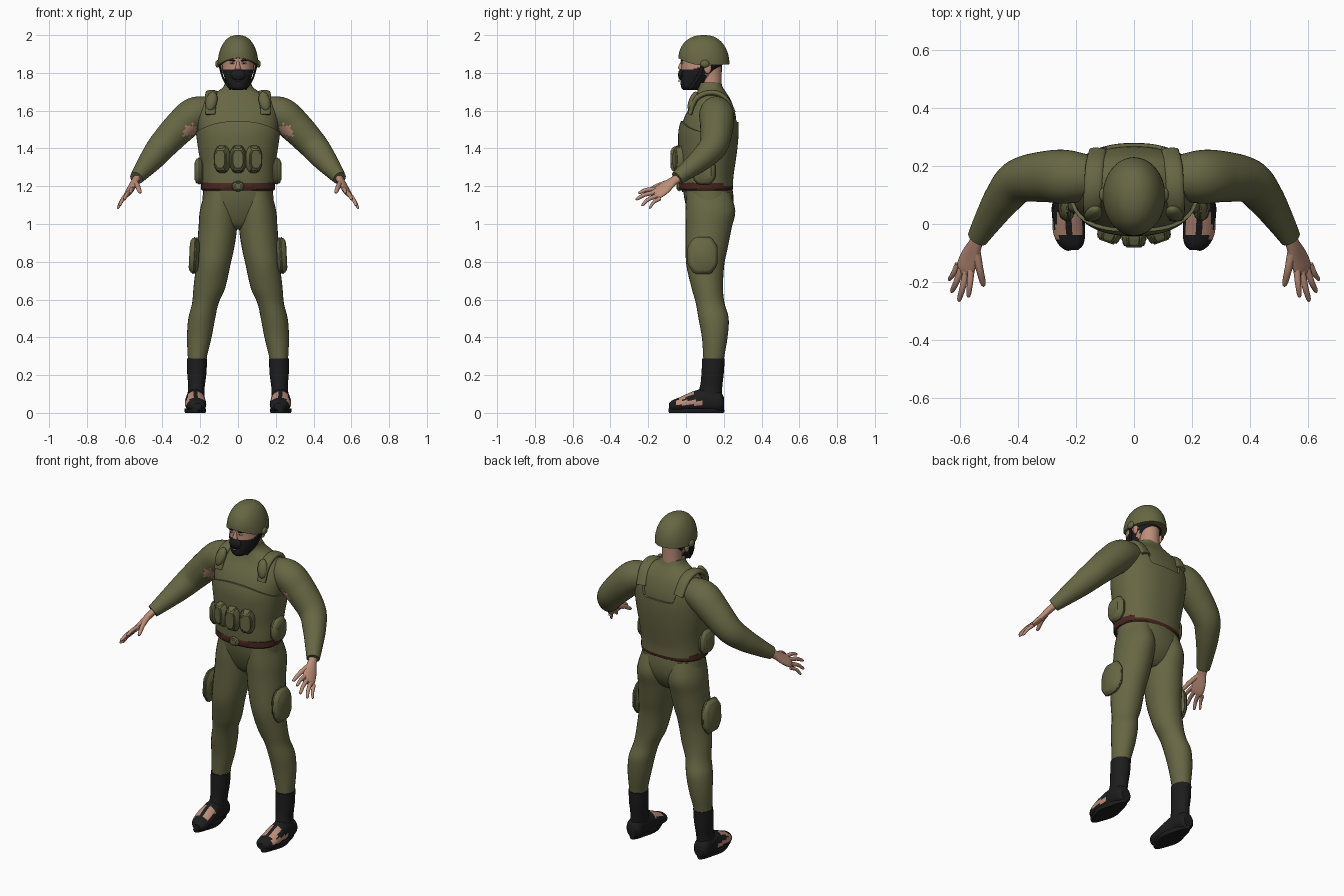
import bpy, bmesh, math
from mathutils import Vector, Matrix

if "Cube" in bpy.data.objects:
    bpy.data.objects.remove(bpy.data.objects["Cube"])

def mat(name, r, g, b):
    m = bpy.data.materials.new(name)
    m.diffuse_color = (r, g, b, 1)
    m.use_nodes = True
    m.node_tree.nodes["Principled BSDF"].inputs["Base Color"].default_value = m.diffuse_color
    return m

OLIVE = mat("olive_cloth", 0.135, 0.135, 0.058)
BLACK = mat("black_fabric", 0.012, 0.012, 0.013)
SKIN = mat("skin", 0.50, 0.27, 0.19)
BELT = mat("brown_leather", 0.065, 0.02, 0.014)
WHITE = mat("eye_white", 0.6, 0.58, 0.55)

def finish(name, bm, mats, mirror=False, rule=None, angle=40):
    bmesh.ops.recalc_face_normals(bm, faces=bm.faces)
    if rule:
        for f in bm.faces:
            f.material_index = rule(f.calc_center_median(), f.normal)
    me = bpy.data.meshes.new(name)
    bm.to_mesh(me)
    bm.free()
    for m in mats if isinstance(mats, list) else [mats]:
        me.materials.append(m)
    me.shade_smooth()
    me.set_sharp_from_angle(angle=math.radians(angle))
    ob = bpy.data.objects.new(name, me)
    bpy.context.collection.objects.link(ob)
    if mirror:
        ob.modifiers.new("mirror", "MIRROR").use_mirror_merge = False
    return ob

def smooth(pts, k):
    """Catmull-Rom resampling of points of any dimension."""
    out = []
    for i in range(len(pts) - 1):
        p = [pts[max(i - 1, 0)], pts[i], pts[i + 1], pts[min(i + 2, len(pts) - 1)]]
        for j in range(k):
            t = j / k
            out.append([0.5 * (2 * b + (c - a) * t + (2 * a - 5 * b + 4 * c - d) * t * t
                        + (3 * b - a - 3 * c + d) * t ** 3) for a, b, c, d in zip(*p)])
    return out + [list(pts[-1])]

def se(a, e):
    """Point on a unit superellipse."""
    c, s = math.cos(a), math.sin(a)
    return math.copysign(abs(c) ** (2 / e), c), math.copysign(abs(s) ** (2 / e), s)

def skin_rings(bm, rings, caps=True):
    vs = [[bm.verts.new(p) for p in r] for r in rings]
    n = len(vs[0])
    for a, b in zip(vs, vs[1:]):
        for i in range(n):
            bm.faces.new((a[i], a[(i + 1) % n], b[(i + 1) % n], b[i]))
    if caps:
        bm.faces.new(vs[0])
        bm.faces.new(vs[-1])

def tube(name, pts, mats, n=24, k=4, axis=None, ref=(1, 0, 0), e=2.0, floor=None, **kw):
    """Loft of (x, y, z, half_width, half_depth) sections."""
    pts = smooth(pts, k)
    rings = []
    for i, p in enumerate(pts):
        c = Vector(p[:3])
        t = Vector(axis) if axis else Vector(pts[min(i + 1, len(pts) - 1)][:3]) - Vector(pts[max(i - 1, 0)][:3])
        t.normalize()
        u = Vector(ref) - t * t.dot(Vector(ref))
        u.normalize()
        v = t.cross(u)
        ring = []
        for j in range(n):
            a, b = se(2 * math.pi * j / n, e)
            q = c + u * a * p[3] + v * b * p[4]
            if floor is not None:
                q.z = max(q.z, floor)
            ring.append(q)
        rings.append(ring)
    bm = bmesh.new()
    skin_rings(bm, rings)
    return finish(name, bm, mats, **kw)

def blob(name, c, r, m, rot=(0, 0, 0), **kw):
    bm = bmesh.new()
    bmesh.ops.create_uvsphere(bm, u_segments=16, v_segments=10, radius=1)
    R = Matrix.Rotation(rot[0], 4, 'X') @ Matrix.Rotation(rot[1], 4, 'Y') @ Matrix.Rotation(rot[2], 4, 'Z')
    bm.transform(Matrix.Translation(c) @ R @ Matrix.Diagonal((*r, 1)))
    return finish(name, bm, m, **kw)

def pouch(name, c, w, h, d, yaw=0, tilt=0, mirror=False):
    """Octagonal faceted pouch facing -y, turned by yaw."""
    oct_ = [(-1, -.5), (-.55, -1), (.55, -1), (1, -.5), (1, .5), (.55, 1), (-.55, 1), (-1, .5)]
    M = Matrix.Translation(c) @ Matrix.Rotation(tilt, 4, 'Y') @ Matrix.Rotation(yaw, 4, 'Z')
    bm = bmesh.new()
    skin_rings(bm, [[M @ Vector((x * w * s, y, z * h * s)) for x, z in oct_]
                    for y, s in ((d, .75), (d * .2, 1), (-d * .4, .96), (-d, .72))])
    bmesh.ops.recalc_face_normals(bm, faces=bm.faces)
    bmesh.ops.bevel(bm, geom=bm.edges[:], offset=.006, segments=2, affect='EDGES')
    return finish(name, bm, OLIVE, mirror)

Z = (0, 0, 1)

# Torso and collar
TORSO = [(0, .11, 1.17, .18, .13), (0, .107, 1.24, .183, .132), (0, .112, 1.32, .188, .138),
         (0, .116, 1.41, .202, .146), (0, .12, 1.50, .213, .148), (0, .13, 1.58, .212, .132),
         (0, .14, 1.65, .185, .1), (0, .137, 1.69, .13, .08), (0, .13, 1.72, .083, .067),
         (0, .122, 1.75, .066, .062)]
tube("torso", TORSO, OLIVE, n=40, axis=Z, e=2.3)

# Vest: offset shell with an arched front and a scooped back
DENSE = smooth(TORSO, 8)
def torso_at(z):
    for a, b in zip(DENSE, DENSE[1:]):
        if a[2] <= z <= b[2]:
            t = (z - a[2]) / (b[2] - a[2])
            return [p + (q - p) * t for p, q in zip(a, b)]

def vest_top(a):
    x = abs(math.cos(a)) * .21
    if math.sin(a) <= 0:
        return 1.545 - 1.3 * x * x
    t = min(max((x - .075) / .045, 0), 1)
    u = min(max((x - .15) / .06, 0), 1)
    return 1.54 + .11 * t * t * (3 - 2 * t) - .162 * u * u * (3 - 2 * u)

rings = []
for i in range(17):
    ring = []
    for j in range(96):
        a = 2 * math.pi * j / 96
        z = 1.2 + (vest_top(a) - 1.2) * min(i / 15, 1)
        _, cy, _, rx, ry = torso_at(z)
        o = .011 if i < 16 else -.01
        ca, sa = se(a, 2.3)
        ring.append((ca * (rx + o), cy + sa * (ry + o), z))
    rings.append(ring)
bm = bmesh.new()
skin_rings(bm, rings, caps=False)
finish("vest", bm, OLIVE)

# Shoulder straps and front shoulder pads
tube("shoulder_strap", [(.145, .02, 1.58, .026, .012), (.145, .05, 1.66, .03, .014), (.14, .12, 1.695, .032, .014),
     (.135, .2, 1.675, .032, .014), (.125, .252, 1.59, .03, .012)], OLIVE, n=16, mirror=True, e=2.6)
blob("shoulder_pad", (.14, .036, 1.65), (.03, .022, .055), OLIVE, rot=(-.35, -.2, 0), mirror=True)

# Pelvis and legs
tube("pelvis", [(0, .112, 1.21, .181, .13), (0, .122, 1.13, .188, .13), (0, .127, 1.06, .188, .115),
     (0, .125, 1.0, .13, .085), (0, .125, .97, .06, .05)], OLIVE, n=32, axis=Z, e=2.2)
tube("leg", [(.098, .118, 1.17, .078, .115), (.102, .129, 1.07, .1, .132), (.107, .12, .98, .102, .122),
     (.118, .11, .88, .099, .112), (.132, .102, .78, .091, .1), (.152, .113, .66, .084, .083),
     (.173, .128, .58, .07, .076), (.192, .146, .5, .071, .08), (.205, .152, .4, .065, .068),
     (.215, .147, .3, .051, .056), (.216, .146, .26, .048, .053)], OLIVE, n=28, axis=Z, mirror=True)

# Boots: shaft, shoe with torn openings, sole
tube("boot_shaft", [(.217, .145, .287, .053, .06), (.218, .141, .21, .051, .059), (.22, .133, .14, .044, .059),
     (.225, .12, .07, .046, .07)], BLACK, n=24, axis=Z, mirror=True)
def torn(c, n):
    top = -.035 < c.y < .045 and c.z > .045 and .012 < abs(c.x - .223) < .045
    side = -.05 < c.y < .09 and .042 < c.z < .066 and c.x > .245
    return 1 if top or side else 0
tube("shoe", [(.225, .2, .05, .03, .035), (.226, .175, .06, .047, .056), (.226, .1, .066, .05, .064),
     (.226, .03, .056, .055, .055), (.223, -.03, .044, .055, .04), (.217, -.07, .038, .043, .03),
     (.215, -.09, .034, .022, .018)], [BLACK, SKIN], n=32, k=6, axis=(0, -1, 0), floor=.01,
     mirror=True, rule=torn)
def outline(z, g):
    return [Vector((.226 + (.045 + g + .012 * math.sin(max(0, min(1, (.12 - y) / .16)) * math.pi)) * x, y, z))
            for x, y in [(math.cos(t), .055 + (.147 + g) * math.sin(t)) for t in [2 * math.pi * i / 32 for i in range(32)]]]
bm = bmesh.new()
skin_rings(bm, [outline(0, -.003), outline(.008, .001), outline(.024, 0)])
finish("sole", bm, BLACK, mirror=True)

# Arms, with a torn patch at the armpit
hole = Vector((.25, .085, 1.485))
tube("arm", [(.13, .16, 1.60, .07, .07), (.225, .162, 1.582, .09, .092), (.305, .163, 1.515, .087, .088),
     (.395, .148, 1.42, .077, .076), (.45, .09, 1.352, .066, .064), (.5, .015, 1.29, .05, .049),
     (.538, -.048, 1.243, .036, .037)], [OLIVE, SKIN], n=40, k=8, ref=(.5, .3, .8), mirror=True,
     rule=lambda c, n: 1 if (c - hole).length < .04 + .008 * math.sin(c.x * 400) else 0)

# Hands
tube("palm", [(.53, -.03, 1.25, .024, .02), (.546, -.07, 1.225, .027, .019), (.565, -.115, 1.19, .039, .017),
     (.58, -.15, 1.165, .04, .015), (.586, -.168, 1.153, .033, .01)], SKIN, n=20, ref=(.6, .3, -.6), mirror=True)
for nm, a, b, r in (("index_finger", (.56, -.155, 1.185), (.57, -.253, 1.165), .0105),
                    ("middle_finger", (.576, -.16, 1.168), (.603, -.267, 1.13), .011),
                    ("ring_finger", (.594, -.153, 1.15), (.628, -.236, 1.098), .0105),
                    ("little_finger", (.606, -.138, 1.135), (.637, -.195, 1.083), .009),
                    ("thumb", (.545, -.085, 1.222), (.517, -.215, 1.165), .013)):
    a, b = Vector(a), Vector(b)
    m = a.lerp(b, .5) + Vector((0, -.005, .006))
    tube(nm, [(*a, r * 1.2, r * 1.2), (*m, r, r), (*a.lerp(b, .9), r * .75, r * .75), (*b, r * .25, r * .25)],
         SKIN, n=12, ref=(.6, .3, -.6), mirror=True)

# Belt and buckle
tube("belt", [(0, .106, 1.178, .19, .137), (0, .106, 1.184, .195, .142), (0, .106, 1.216, .195, .142),
     (0, .106, 1.222, .19, .137)], BELT, n=40, k=1, axis=Z, e=2.3)
pouch("buckle", (0, -.036, 1.2), .032, .027, .014)

# Pouches
for i, x in enumerate((-.083, 0, .083)):
    pouch(f"front_pouch_{i + 1}", (x, -.045 + abs(x) * .2, 1.343), .044, .073, .036, yaw=x * 4)
pouch("hip_pouch", (.205, .095, 1.28), .062, .073, .024, yaw=math.pi / 2, mirror=True)
pouch("thigh_pouch", (.232, .088, .833), .08, .1, .026, yaw=math.pi / 2, tilt=-.05, mirror=True)

# Neck and head, with face mask and hair
tube("neck", [(0, .135, 1.7, .058, .055), (0, .133, 1.77, .055, .056), (0, .125, 1.86, .06, .065)], SKIN, axis=Z)
def face_paint(c, n):
    if c.y > .125 and c.z > 1.775:
        return 1
    return 1 if c.y < .105 and c.z < 1.818 + .25 * max(0, c.y - .03) else 0
tube("head", [(0, .022, 1.71, .028, .036), (0, .03, 1.725, .05, .056), (0, .045, 1.765, .068, .074),
     (0, .068, 1.81, .081, .094), (0, .086, 1.85, .084, .111), (0, .09, 1.9, .084, .115),
     (0, .09, 1.94, .07, .095)], [SKIN, BLACK], n=40, k=6, axis=Z, e=2.15, rule=face_paint)
tube("nose", [(0, -.018, 1.865, .007, .008), (0, -.026, 1.84, .01, .012), (0, -.027, 1.823, .015, .014),
     (0, -.02, 1.812, .011, .008)], SKIN, n=12, axis=Z)
blob("mask_ridge", (0, -.026, 1.79), (.04, .016, .03), BLACK)
blob("lips", (0, -.036, 1.757), (.012, .006, .003), SKIN)
blob("eye", (.031, -.02, 1.851), (.013, .006, .005), WHITE, mirror=True)
blob("iris", (.031, -.025, 1.851), (.005, .003, .005), BLACK, mirror=True)
blob("eyebrow", (.033, -.021, 1.867), (.021, .007, .005), BLACK, rot=(0, -.15, 0), mirror=True)
blob("ear", (.086, .115, 1.825), (.01, .02, .03), SKIN, mirror=True)

# Helmet: dome with a dipping rim
rings = []
for i in range(-1, 15):
    t = max(i, 0) / 14 * math.pi / 2 * .985
    r = math.cos(t) ** .85 * (1 if i >= 0 else .9)
    ring = []
    for j in range(48):
        a = 2 * math.pi * j / 48
        s = math.sin(a)
        base = 1.84 + (.038 * s ** 2 if s < 0 else .006 * s ** 2)
        ring.append((.108 * r * math.cos(a), .095 + .135 * r * s, base + (2 - base) * math.sin(t)))
    rings.append(ring)
bm = bmesh.new()
skin_rings(bm, rings)
finish("helmet", bm, OLIVE)
blob("helmet_clip", (.108, .1, 1.848), (.012, .024, .02), OLIVE, mirror=True)
tube("chin_strap", [(.1, .09, 1.85, .005, .012), (.088, .075, 1.80, .005, .01), (.07, .05, 1.755, .005, .01),
     (.04, .02, 1.715, .005, .01)], BLACK, n=10, mirror=True)
